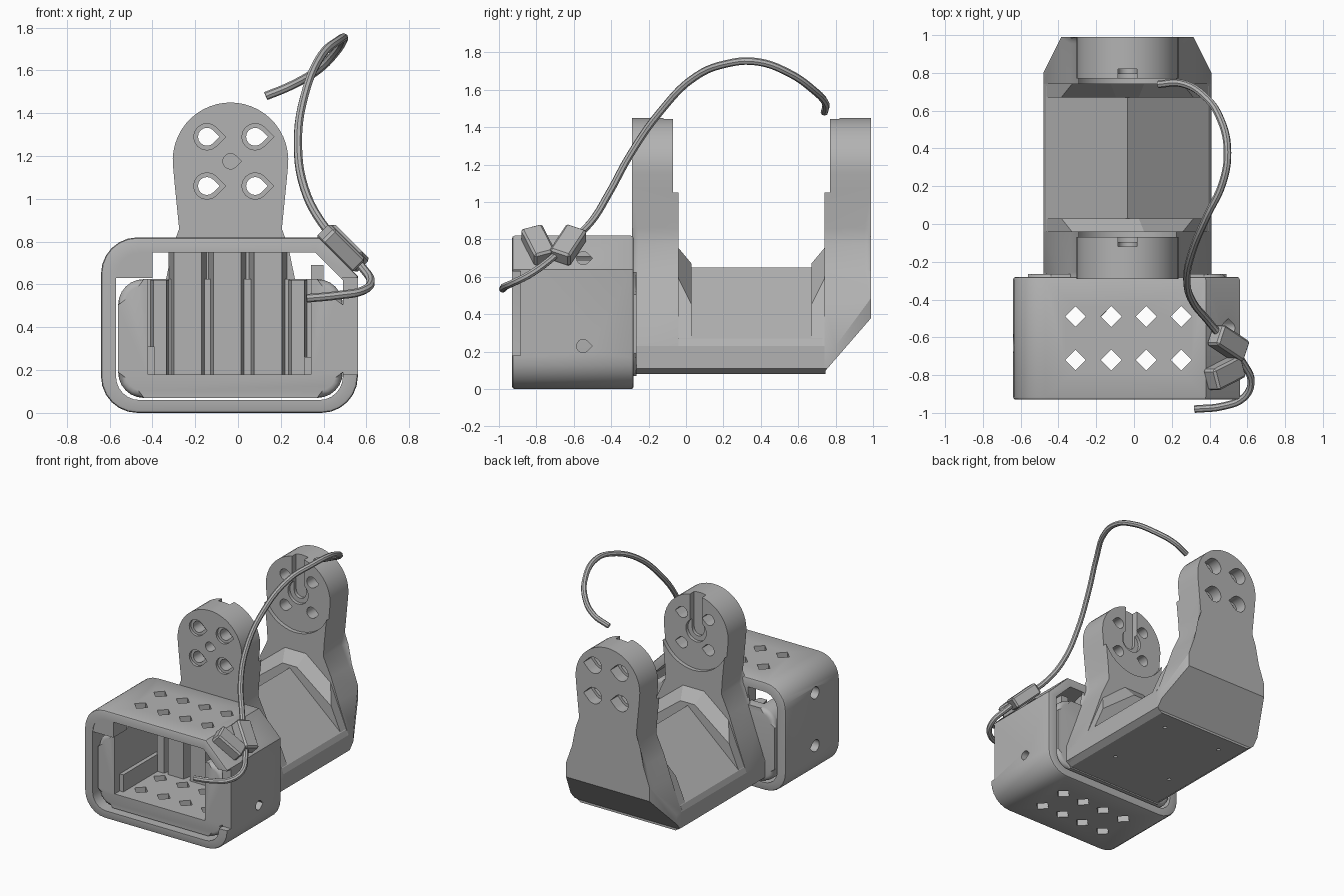
import bpy, bmesh, math
from mathutils import Vector, Matrix

if "Cube" in bpy.data.objects:
    bpy.data.objects.remove(bpy.data.objects["Cube"])

CX = -0.035          # centre line of the cradle
CY = 0.35            # mid point between the two uprights
grey = bpy.data.materials.new("plain_grey")
grey.diffuse_color = (0.45, 0.45, 0.45, 1)
grey.use_nodes = True
grey.node_tree.nodes["Principled BSDF"].inputs["Base Color"].default_value = grey.diffuse_color


def finish(name, bm):
    bmesh.ops.recalc_face_normals(bm, faces=bm.faces)
    me = bpy.data.meshes.new(name)
    bm.to_mesh(me)
    bm.free()
    ob = bpy.data.objects.new(name, me)
    bpy.context.collection.objects.link(ob)
    me.materials.append(grey)
    return ob


def activate(ob):
    bpy.ops.object.select_all(action='DESELECT')
    ob.select_set(True)
    bpy.context.view_layer.objects.active = ob


def smooth(ob):
    activate(ob)
    bpy.ops.object.shade_smooth_by_angle(angle=math.radians(32))


def loft(bm, a, b, ya, yb):
    """Solid between two (x, z) outlines at depths ya and yb."""
    va = [bm.verts.new((x, ya, z)) for x, z in a]
    vb = [bm.verts.new((x, yb, z)) for x, z in b]
    n = len(va)
    for i in range(n):
        j = (i + 1) % n
        bm.faces.new((va[i], va[j], vb[j], vb[i]))
    return bm.faces.new(va), bm.faces.new(vb[::-1])


def cut(ob, *shapes):
    """Subtract solids given as (outline a, outline b, y0, y1, matrix)."""
    bm = bmesh.new()
    for pts, y0, y1, mat in shapes:
        old = set(bm.verts)
        loft(bm, pts, pts, y0, y1)
        bmesh.ops.transform(bm, matrix=mat, verts=[v for v in bm.verts if v not in old])
    tool = finish("cutter", bm)
    m = ob.modifiers.new("cut", 'BOOLEAN')
    m.object, m.operation, m.solver = tool, 'DIFFERENCE', 'EXACT'
    activate(ob)
    bpy.ops.object.modifier_apply(modifier=m.name)
    bpy.data.objects.remove(tool)


def arc(cx, cz, r, a0, a1, n):
    return [(cx + r * math.cos(math.radians(a0 + (a1 - a0) * i / n)),
             cz + r * math.sin(math.radians(a0 + (a1 - a0) * i / n))) for i in range(n + 1)]


def rect(x0, x1, z0, z1):
    return [(x0, z0), (x1, z0), (x1, z1), (x0, z1)]


def round_rect(x0, x1, z0, z1, r, chamfer=None):
    top_right = [(x1, z1 - chamfer), (x1 - chamfer, z1)] if chamfer else arc(x1 - r, z1 - r, r, 0, 90, 6)
    return (arc(x0 + r, z0 + r, r, 180, 270, 6) + arc(x1 - r, z0 + r, r, 270, 360, 6)
            + top_right + arc(x0 + r, z1 - r, r, 90, 180, 6))


def teardrop(x, z, r):
    return arc(x, z, r, 45, 315, 12) + [(x + r * 1.414, z)]


def symmetric(half):
    """Mirror a right-hand outline about the cradle centre line."""
    return [(CX + x, z) for x, z in half] + [(CX - x, z) for x, z in reversed(half) if x > 0]


def clip(bm, co, no):
    res = bmesh.ops.bisect_plane(bm, geom=bm.verts[:] + bm.edges[:] + bm.faces[:],
                                 plane_co=co, plane_no=no, clear_outer=True)
    edges = [e for e in res['geom_cut'] if isinstance(e, bmesh.types.BMEdge)]
    if edges:
        bmesh.ops.contextual_create(bm, geom=edges)


I = Matrix.Identity(4)
TURN = Matrix.Rotation(math.radians(90), 4, 'Z')      # (x, y) -> (-y, x)
diamonds = []
for x in (-0.31, -0.12, 0.065, 0.25):
    for y in (-0.49, -0.72):
        d = 0.055
        lay = Matrix.Translation((x, y, 0)) @ Matrix.Rotation(math.radians(90), 4, 'X')
        diamonds.append(([(-d, 0), (0, -d), (d, 0), (0, d)], -1, 1, lay))

# outer sleeve with one chamfered corner
bm = bmesh.new()
outer = round_rect(-0.64, 0.56, 0.0, 0.82, 0.17, 0.18)
inner = round_rect(-0.57, 0.49, 0.06, 0.75, 0.11, 0.13)
rings = [[bm.verts.new((x, y, z)) for x, z in p]
         for p, y in ((outer, -0.93), (outer, -0.28), (inner, -0.28), (inner, -0.93))]
n = len(outer)
for k in range(4):
    a, b = rings[k], rings[(k + 1) % 4]
    for i in range(n):
        j = (i + 1) % n
        bm.faces.new((a[i], a[j], b[j], b[i]))
rim = [e for e in bm.edges if all(v in rings[0] for v in e.verts) or all(v in rings[1] for v in e.verts)]
bmesh.ops.bevel(bm, geom=rim, offset=0.014, segments=2, affect='EDGES', profile=0.5)
sleeve = finish("outer_sleeve", bm)
cut(sleeve, *diamonds)
cut(sleeve,
    (teardrop(-0.64, 0.65, 0.045), 0.4, 0.9, TURN), (teardrop(-0.64, 0.25, 0.045), 0.4, 0.9, TURN),
    (teardrop(-0.55, 0.23, 0.035), -0.9, -0.4, TURN), (teardrop(-0.55, 0.70, 0.035), -0.9, -0.4, TURN))
cut(sleeve, (rect(0.485, 0.6, 0.18, 0.63), -1.0, -0.885, I))
smooth(sleeve)

# corner block inside the sleeve
bm = bmesh.new()
p = [(-0.60, 0.63), (-0.40, 0.63), (-0.40, 0.78), (-0.50, 0.78), (-0.60, 0.68)]
loft(bm, p, p, -0.925, -0.76)
finish("corner_block", bm)

# inner tray, open at the front and top
bm = bmesh.new()
p = round_rect(-0.56, 0.49, 0.07, 0.625, 0.12)
f0, f1 = loft(bm, p, p, -0.88, -0.265)
bmesh.ops.bevel(bm, geom=list(f0.edges) + list(f1.edges), offset=0.03, segments=3, affect='EDGES', profile=0.5)
tray = finish("inner_tray", bm)
cut(tray, (rect(-0.42, 0.34, 0.18, 0.9), -1.0, -0.34, I))
cut(tray, *diamonds)
smooth(tray)

# ledges along the tray walls
for name, x0, x1, z0, z1 in (("left_ledge", -0.43, -0.39, 0.17, 0.31),
                             ("right_ledge", 0.31, 0.35, 0.17, 0.26),
                             ("right_connector", 0.34, 0.40, 0.55, 0.69)):
    bm = bmesh.new()
    p = rect(x0, x1, z0, z1)
    loft(bm, p, p, -0.82, -0.33)
    finish(name, bm)

# vertical ribs on the tray back wall
bm = bmesh.new()
for x, top in ((-0.365, 0.62), (-0.235, 0.755), (-0.05, 0.755), (0.14, 0.755), (0.28, 0.62)):
    w = 0.065 if top > 0.7 else 0.03
    loft(bm, rect(x - w - 0.025, x + w + 0.025, 0.17, top), rect(x - w, x + w, 0.17, top), -0.28, -0.41)
finish("back_ribs", bm)

# ridged floor joining the two uprights
bm = bmesh.new()
p = symmetric([(0.40, 0.08), (0.445, 0.11), (0.445, 0.23), (0.43, 0.27), (0, 0.65)])
loft(bm, p, p, -0.28, 0.73)
floor = finish("ridged_floor", bm)
Z = Matrix.Rotation(math.radians(90), 4, 'X')
cut(floor, *[(arc(x, y, 0.014, 0, 330, 11), -0.12, 0.0, Matrix.Translation((0, 0, 0)) @ Z
              @ Matrix.Scale(-1, 4, (0, 1, 0)) @ Matrix.Scale(-1, 4, (0, 0, 1)))
             for x in (CX - 0.25, CX + 0.25) for y in (0.05, 0.6)])

# two matching uprights with gussets
HEAD_Z, R = 1.18, 0.27
shape = symmetric([(0.40, 0.08), (0.445, 0.11), (0.445, 0.23), (0.36, 0.46), (0.30, 0.63), (0.235, 0.77),
                   (0.24, 0.86), (0.262, 1.08)] + arc(0, HEAD_Z, R, -6, 84, 12) + [(0, HEAD_Z + R)])
low = symmetric([(0.40, 0.08), (0.445, 0.11), (0.445, 0.23), (0.35, 0.45), (0.06, 0.67)])
high = symmetric([(0.40, 0.08), (0.445, 0.11), (0.445, 0.23), (0.29, 0.60), (0.09, 0.76)])
for name, s in (("front", -1), ("back", 1)):
    Y = lambda d: CY + s * d
    bm = bmesh.new()
    f0, f1 = loft(bm, shape, shape, Y(0.64), Y(0.39))
    bmesh.ops.bevel(bm, geom=list(f0.edges), offset=0.035, segments=3, affect='EDGES', profile=0.5)
    if s > 0:
        clip(bm, (0, 0.73, 0.08), Vector((0, 0.30, -0.26)).normalized())
        for side in (-1, 1):
            clip(bm, (CX + side * 0.445, 0.80, 0), Vector((side * 0.2, 0.10, 0)).normalized())
    up = finish(name + "_upright", bm)
    # recessed round face, screw holes, countersinks and the sliding slot
    cut(up, (arc(CX, HEAD_Z, 0.29, 0, 352.5, 47), Y(0.42), Y(0.3), I))
    spots = [(x, z) for x in (-0.145, 0.08) for z in (1.06, 1.29)]
    cut(up, *[(teardrop(x, z, 0.042), Y(0.8), Y(0.2), I) for x, z in spots])
    cut(up, *[(teardrop(x, z, 0.062), Y(0.8), Y(0.62 if s < 0 else 0.55), I) for x, z in spots])
    slot = arc(CX, HEAD_Z, 0.05, 180, 360, 8) + [(CX + 0.05, 1.5), (CX - 0.05, 1.5)]
    cut(up, (slot, Y(0.47), Y(0.3), I))
    cut(up, (arc(CX, HEAD_Z, 0.085, 0, 345, 23), Y(0.445), Y(0.3), I))
    if s < 0:
        cut(up, (teardrop(CX, 1.175, 0.036), Y(0.8), Y(0.55), I))
    smooth(up)
    bm = bmesh.new()
    loft(bm, high, low, Y(0.395), Y(0.32))
    finish(name + "_gusset", bm)

# cable clips on the sleeve chamfer
for name, loc, yaw in (("rear_clip", (0.50, -0.63, 0.77), -25), ("front_clip", (0.48, -0.79, 0.77), 20)):
    bm = bmesh.new()
    bmesh.ops.create_cube(bm, size=1)
    bmesh.ops.scale(bm, vec=(0.22, 0.12, 0.09), verts=bm.verts)
    bmesh.ops.bevel(bm, geom=bm.edges[:], offset=0.012, segments=1, affect='EDGES')
    bmesh.ops.transform(bm, verts=bm.verts, matrix=Matrix.Translation(loc)
                        @ Matrix.Rotation(math.radians(45), 4, 'Y')
                        @ Matrix.Rotation(math.radians(yaw), 4, 'Z'))
    finish(name, bm)

# looping cable
path = [(0.32, -0.98, 0.535), (0.47, -0.965, 0.55), (0.58, -0.92, 0.57), (0.62, -0.84, 0.61),
        (0.58, -0.74, 0.68), (0.49, -0.63, 0.78), (0.39, -0.51, 0.89), (0.31, -0.41, 1.05),
        (0.28, -0.30, 1.25), (0.31, -0.14, 1.48), (0.39, 0.05, 1.67), (0.47, 0.22, 1.74),
        (0.495, 0.38, 1.75), (0.46, 0.55, 1.69), (0.37, 0.68, 1.60), (0.25, 0.745, 1.53), (0.13, 0.74, 1.48)]
cu = bpy.data.curves.new("cable", 'CURVE')
cu.dimensions = '3D'
cu.bevel_depth, cu.bevel_resolution, cu.use_fill_caps = 0.02, 2, True
sp = cu.splines.new('BEZIER')
sp.bezier_points.add(len(path) - 1)
for bp, co in zip(sp.bezier_points, path):
    bp.co = co
    bp.handle_left_type = bp.handle_right_type = 'AUTO'
sp.resolution_u = 5
cable = bpy.data.objects.new("cable", cu)
bpy.context.collection.objects.link(cable)
cu.materials.append(grey)
activate(cable)
bpy.ops.object.convert(target='MESH')
smooth(bpy.context.view_layer.objects.active)
